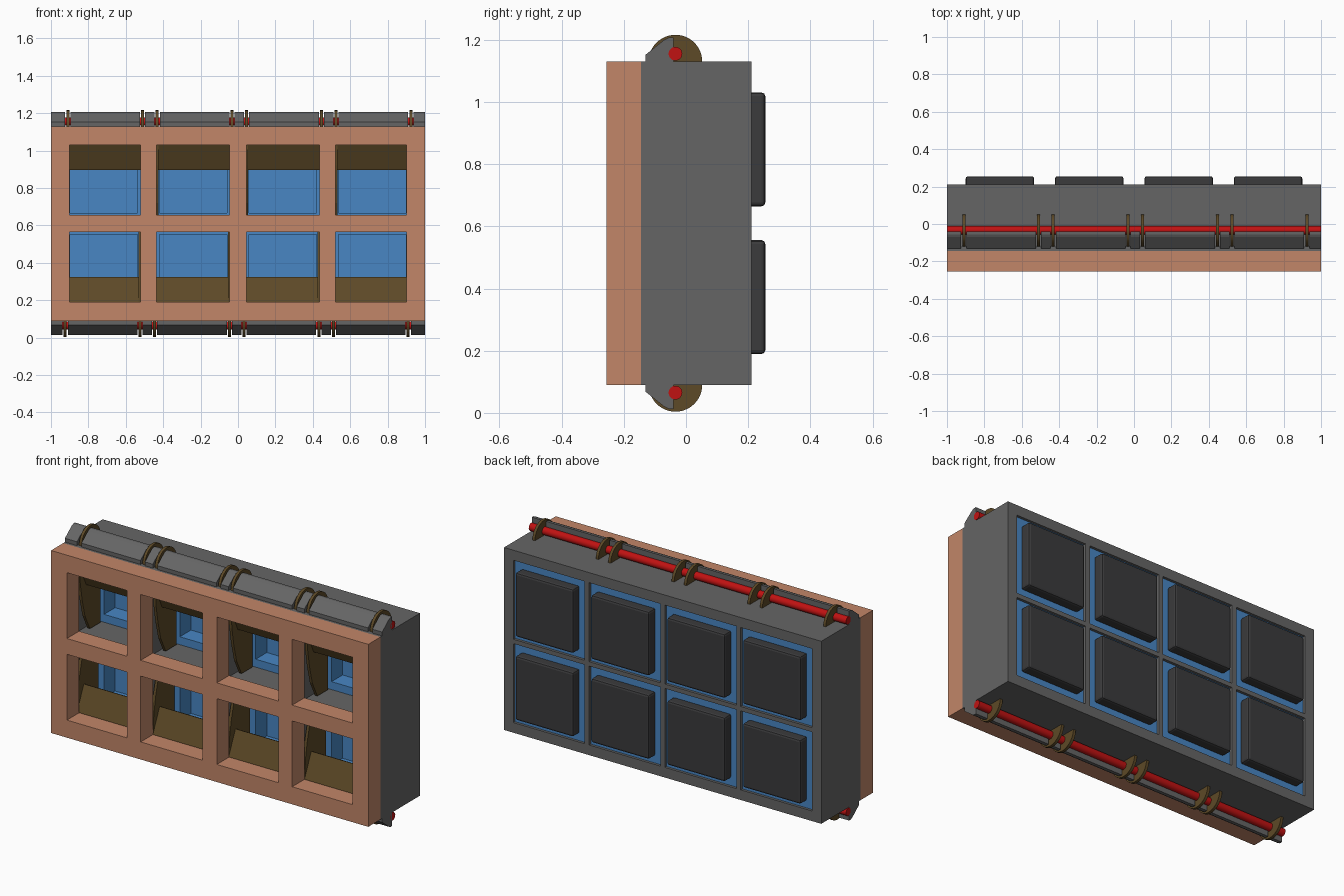
import bpy, bmesh, math

if "Cube" in bpy.data.objects:
    bpy.data.objects.remove(bpy.data.objects["Cube"])


def material(name, *rgb):
    m = bpy.data.materials.new(name)
    m.use_nodes = True
    m.diffuse_color = (*rgb, 1)
    m.node_tree.nodes["Principled BSDF"].inputs["Base Color"].default_value = (*rgb, 1)
    return m


SALMON = material("salmon", 0.54, 0.24, 0.14)
GREY = material("grey", 0.13, 0.13, 0.13)
DARK = material("dark grey", 0.043, 0.043, 0.045)
OLIVE = material("olive brown", 0.11, 0.067, 0.02)
BLUE = material("blue", 0.065, 0.24, 0.55)
RED = material("red", 0.53, 0.006, 0.006)


def finish(name, bm, mat):
    bmesh.ops.recalc_face_normals(bm, faces=bm.faces)
    mesh = bpy.data.meshes.new(name)
    bm.to_mesh(mesh)
    bm.free()
    mesh.materials.append(mat)
    ob = bpy.data.objects.new(name, mesh)
    bpy.context.scene.collection.objects.link(ob)
    return ob


def extrude(bm, offset):
    res = bmesh.ops.extrude_face_region(bm, geom=bm.faces[:])
    verts = [v for v in res["geom"] if isinstance(v, bmesh.types.BMVert)]
    bmesh.ops.translate(bm, verts=verts, vec=offset)


def lattice(name, xs, zs, y0, y1, mat):
    """Plate in the XZ plane whose odd grid cells are open."""
    bm = bmesh.new()
    grid = [[bm.verts.new((x, y0, z)) for z in zs] for x in xs]
    for i in range(len(xs) - 1):
        for j in range(len(zs) - 1):
            if not (i % 2 and j % 2):
                bm.faces.new((grid[i][j], grid[i + 1][j], grid[i + 1][j + 1], grid[i][j + 1]))
    extrude(bm, (0, y1 - y0, 0))
    return finish(name, bm, mat)


def prism(name, profile, x0, x1, mat):
    """Side profile (y, z) swept along x."""
    bm = bmesh.new()
    bm.faces.new([bm.verts.new((x0, y, z)) for y, z in profile])
    extrude(bm, (x1 - x0, 0, 0))
    return finish(name, bm, mat)


def box(name, x, z, half, y0, y1, mat, bevel=0):
    ob = prism(name, [(y0, z - half), (y1, z - half), (y1, z + half), (y0, z + half)],
               x - half, x + half, mat)
    if bevel:
        mod = ob.modifiers.new("bevel", "BEVEL")
        mod.width, mod.segments = bevel, 2
    return ob


def arc(y, z, r, a0, a1, n):
    angles = [math.radians(a0 + (a1 - a0) * i / n) for i in range(n + 1)]
    return [(y + r * math.cos(a), z + r * math.sin(a)) for a in angles]


LOW, HIGH, MID = 0.09, 1.13, 0.61
COLUMNS = [-0.717 + 0.478 * k for k in range(4)]
ROWS = [0.3725, 0.8475]
HALF = 0.225

# Front frame with eight openings
lattice("front_frame", [-1, -.9, -.52, -.435, -.045, .045, .435, .52, .9, 1],
        [LOW, .19, .565, .655, 1.03, HIGH], -0.255, -0.145, SALMON)

# Hollow body, one compartment per opening
body_x = [-1] + [c + s * HALF for c in COLUMNS for s in (-1, 1)] + [1]
body_z = [LOW] + [r + s * HALF for r in ROWS for s in (-1, 1)] + [HIGH]
lattice("body_grid", body_x, body_z, -0.145, 0.21, GREY)

# Blue trays and the pads on the back
for x in COLUMNS:
    for z in ROWS:
        steps = (-HALF, -0.18, 0.18, HALF)
        lattice("tray_rim", [x + s for s in steps], [z + s for s in steps], 0.075, 0.195, BLUE)
        box("tray_back", x, z, 0.181, 0.175, 0.194, BLUE)
        box("back_pad", x, z, 0.183, 0.19, 0.255, DARK, 0.012)

# Hinge parts along the top, mirrored along the bottom
ROD_Y, ROD_Z = -0.034, 1.155
cover = [(-.13, HIGH), (-.13, 1.152), (-.07, 1.2), (-.055, 1.207), (-.04, 1.207), (-.04, HIGH)]
arm = arc(ROD_Y, HIGH, 0.086, 0, 180, 24) + [
    (-.14, 1.04), (-.132, .92), (-.115, .82), (-.09, .72), (-.045, .63), (.052, .63)]
flap = [(-.14, 1.07), (-.14, 1.03), (-.08, .895), (-.068, .9), (-.125, 1.03), (-.125, 1.07)]
rod = arc(ROD_Y, ROD_Z, 0.022, 0, 345, 23)

for side, label in ((1, "upper"), (-1, "lower")):
    def place(points):
        return [(y, MID + side * (z - MID)) for y, z in points]

    ob = prism(label + "_rod", place(rod), -1, 1, RED)
    for poly in ob.data.polygons:
        poly.use_smooth = len(poly.vertices) == 4

    edges = [-1]
    for c in COLUMNS:
        c += 0.007 * side
        for x in (c - 0.2, c + 0.2):
            prism(label + "_hinge_arm", place(arm), x - 0.008, x + 0.008, OLIVE)
            edges += [x - 0.014, x + 0.014]
        prism(label + "_flap", place(flap), c - 0.2, c + 0.2, OLIVE)
    edges.append(1)
    # Cover strip, slotted where the arms pass through
    for x0, x1 in zip(edges[::2], edges[1::2]):
        prism(label + "_hinge_cover", place(cover), x0, x1, GREY)
